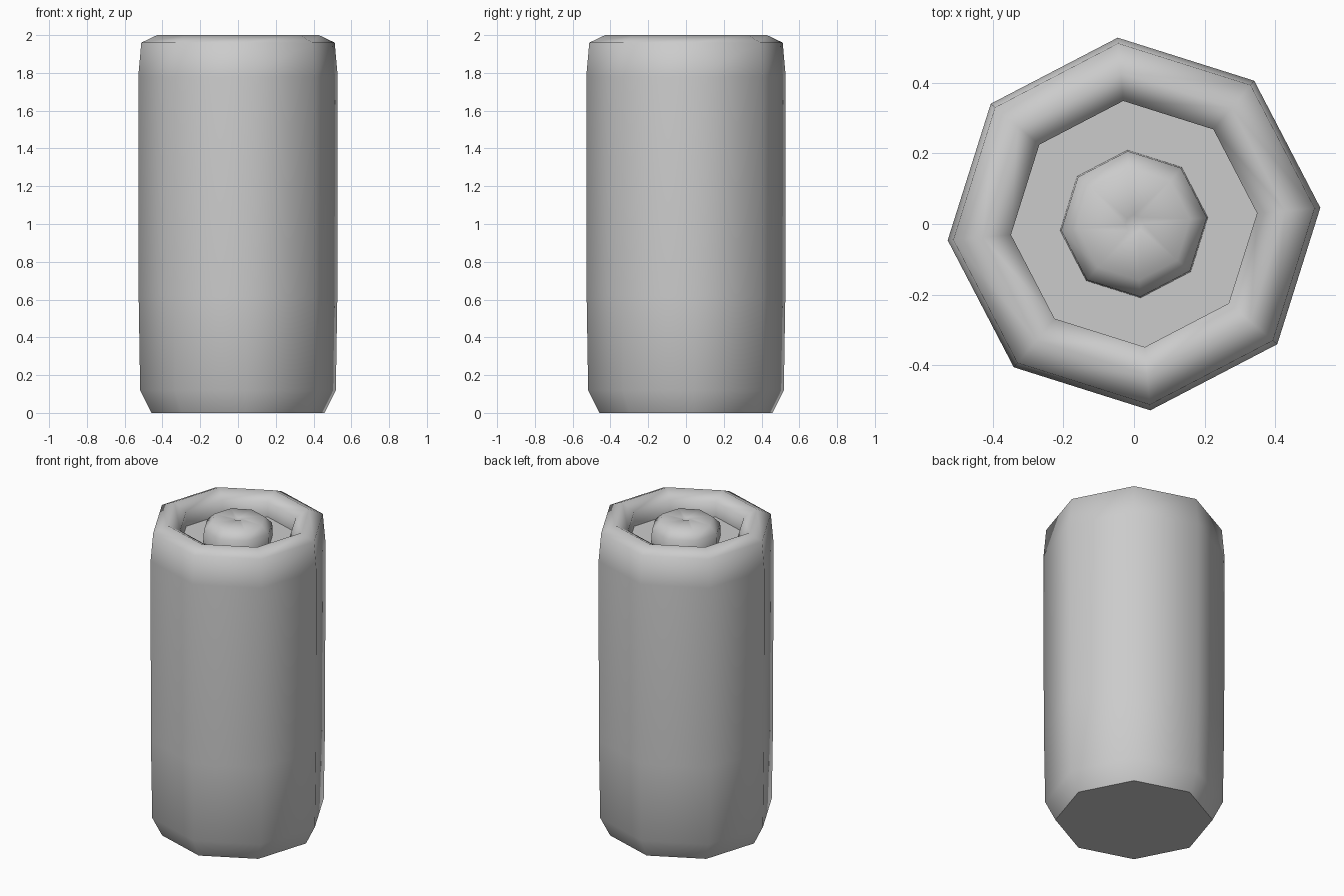
import bpy, bmesh, math

if "Cube" in bpy.data.objects:
    bpy.data.objects.remove(bpy.data.objects["Cube"])

SIDES = 8
TURN = math.radians(5)


def lathe(name, profile, cap_start=True):
    """Revolve (radius, height) points into an eight-sided solid."""
    bm = bmesh.new()
    rings = []
    for r, z in profile:
        if r == 0:
            rings.append([bm.verts.new((0, 0, z))])
        else:
            angles = [TURN + 2 * math.pi * i / SIDES for i in range(SIDES)]
            rings.append([bm.verts.new((r * math.cos(a), r * math.sin(a), z)) for a in angles])
    if cap_start:
        bm.faces.new(reversed(rings[0]))
    for low, high in zip(rings, rings[1:]):
        for i in range(SIDES):
            j = (i + 1) % SIDES
            if len(high) == 1:
                bm.faces.new((low[i], low[j], high[0]))
            else:
                bm.faces.new((low[i], low[j], high[j], high[i]))
    bmesh.ops.recalc_face_normals(bm, faces=bm.faces)
    mesh = bpy.data.meshes.new(name)
    bm.to_mesh(mesh)
    bm.free()
    obj = bpy.data.objects.new(name, mesh)
    bpy.context.collection.objects.link(obj)
    bpy.context.view_layer.objects.active = obj
    obj.select_set(True)
    bpy.ops.object.shade_smooth_by_angle(angle=math.radians(61))
    obj.select_set(False)
    return obj


# Body, rolled rim, recessed groove and central dimpled button
lathe("canister_body", [
    (0.46, 0.0), (0.52, 0.12), (0.528, 0.62), (0.53, 1.78),   # outer wall
    (0.514, 1.96), (0.43, 2.0), (0.35, 1.955),                # rim
    (0.35, 1.86), (0.21, 1.86),                               # groove
    (0.207, 1.94), (0.16, 1.985), (0.025, 1.99), (0.0, 1.97),  # button
])
